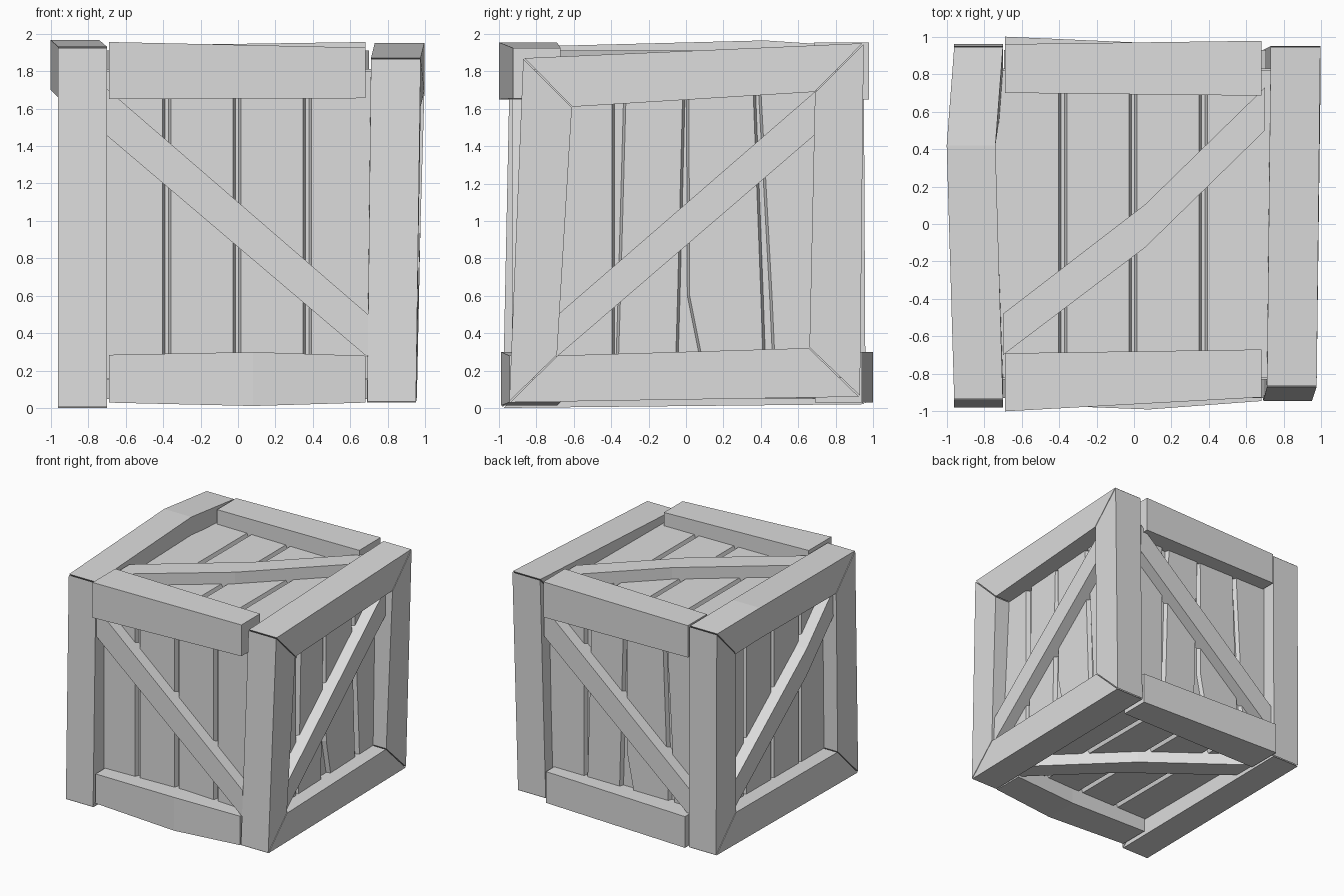
import bpy
import bmesh
from mathutils import Vector

cube = bpy.data.objects.get("Cube")
if cube:
    bpy.data.objects.remove(cube)

GREY = (0.72, 0.72, 0.72, 1)
mat = bpy.data.materials.new("plain grey")
mat.use_nodes = True
mat.diffuse_color = GREY
mat.node_tree.nodes["Principled BSDF"].inputs["Base Color"].default_value = GREY


def loft(name, sections):
    """Solid through a row of four-cornered sections."""
    bm = bmesh.new()
    rings = [[bm.verts.new(p) for p in s] for s in sections]
    for a, b in zip(rings, rings[1:]):
        for i in range(4):
            j = (i + 1) % 4
            bm.faces.new((a[i], a[j], b[j], b[i]))
    bm.faces.new(rings[0])
    bm.faces.new(rings[-1])
    bmesh.ops.recalc_face_normals(bm, faces=bm.faces)
    mesh = bpy.data.meshes.new(name)
    bm.to_mesh(mesh)
    bm.free()
    mesh.materials.append(mat)
    obj = bpy.data.objects.new(name, mesh)
    bpy.context.collection.objects.link(obj)


def beam(name, stations):
    """Beam along x; each station is x, y range, z range."""
    loft(name, [[(x, y0, z0), (x, y1, z0), (x, y1, z1), (x, y0, z1)]
                for x, y0, y1, z0, z1 in stations])


def corner(x0, x1, outer, inner):
    return [Vector((x, *p)) for x, p in
            ((x0, outer), (x1, outer), (x1, inner), (x0, inner))]


def side_frame(side, corners, bends):
    """Four mitred boards around one side, with hairline joints."""
    names = ("front_post", "top_rail", "back_post", "bottom_rail")
    for i, part in enumerate(names):
        a, b = corners[i], corners[(i + 1) % 4]
        start = [p.lerp(q, 0.003) for p, q in zip(a, b)]
        end = [q.lerp(p, 0.003) for p, q in zip(a, b)]
        loft(f"{side}_{part}", [start] + bends.get(part, []) + [end])


# Mitred frames on the two sides, ordered round from the bottom front corner
side_frame("left", [
    corner(0.69, 0.95, (-0.945, 0.03), (-0.69, 0.28)),
    corner(0.71, 0.975, (-0.87, 1.87), (-0.61, 1.61)),
    corner(0.73, 0.995, (0.95, 1.95), (0.69, 1.69)),
    corner(0.69, 0.955, (0.93, 0.06), (0.66, 0.32)),
], {})
side_frame("right", [
    corner(-0.96, -0.70, (-0.98, 0.0), (-0.70, 0.28)),
    corner(-0.96, -0.70, (-0.94, 1.93), (-0.68, 1.66)),
    corner(-0.96, -0.70, (0.95, 1.93), (0.69, 1.66)),
    corner(-0.96, -0.70, (0.96, 0.02), (0.69, 0.29)),
], {"top_rail": [corner(-1.0, -0.74, (0.42, 1.965), (0.42, 1.70))]})

# Rails between the side frames
beam("front_top_rail", [(-0.69, -1.0, -0.69, 1.65, 1.955),
                        (0.68, -0.925, -0.67, 1.655, 1.925)])
beam("front_bottom_rail", [(-0.69, -0.96, -0.69, 0.03, 0.285),
                           (0.08, -0.99, -0.69, 0.012, 0.30),
                           (0.68, -0.945, -0.67, 0.03, 0.28)])
beam("back_top_rail", [(-0.69, 0.70, 0.96, 1.66, 1.935),
                       (0.68, 0.685, 0.978, 1.65, 1.955)])
beam("back_bottom_rail", [(-0.69, 0.69, 1.0, 0.03, 0.30),
                          (0.68, 0.69, 0.94, 0.03, 0.30)])

# Inner box behind the planks
CORE, PANEL, BRACE, REACH = 0.795, 0.83, 0.93, 0.82
CENTRE = Vector((0, 0, 0.98))
loft("inner_box", [[CENTRE + Vector((a * CORE, b * CORE, z)) for a, b in
                    ((-1, -1), (1, -1), (1, 1), (-1, 1))] for z in (-CORE, CORE)])

# Left and right edges of each groove, for every level of a panel
LEVELS = (-REACH, -0.38, REACH)
STRAIGHT = [[(c - 0.022, c + 0.022)] * 3 for c in (-0.38, -0.005, 0.37)]
CROOKED = [[(-0.395, -0.364), (-0.395, -0.35), (-0.395, -0.317)],
           [(-0.058, 0.108), (-0.045, 0.02), (-0.015, 0.015)],
           [(0.415, 0.48), (0.40, 0.46), (0.355, 0.395)]]

# Brace outlines: position along, lower edge, upper edge
FALLING = [(-0.705, 0.48, 0.73), (0.695, -0.71, -0.48)]
RISING = [(-0.695, -0.71, -0.49), (0.70, 0.49, 0.72)]
BENT = [(-0.70, -0.70, -0.48), (0.06, -0.125, 0.105), (0.70, 0.50, 0.73)]
KINKED = [(-0.70, -0.70, -0.47), (0.32, 0.10, 0.33), (0.70, 0.49, 0.72)]

X, Y, Z = Vector((1, 0, 0)), Vector((0, 1, 0)), Vector((0, 0, 1))
FACES = {
    "front": (X, Z, -Y, STRAIGHT, FALLING),
    "left": (Y, Z, X, CROOKED, RISING),
    "back": (-X, Z, Y, CROOKED, FALLING),
    "right": (-Y, Z, -X, STRAIGHT, KINKED),
    "top": (X, Y, Z, STRAIGHT, BENT),
    "bottom": (X, -Y, -Z, STRAIGHT, BENT),
}

for side, (u, v, n, grooves, brace) in FACES.items():
    def at(a, b, d):
        return CENTRE + u * a + v * b + n * d

    # Planks with sloping edges, one between each pair of grooves
    edges = [[(-REACH, -REACH)] * 3] + grooves + [[(REACH, REACH)] * 3]
    for i, (lo, hi) in enumerate(zip(edges, edges[1:])):
        slope_lo = 0.015 if i > 0 else 0
        slope_hi = 0.015 if i < len(grooves) else 0
        rows = []
        for level, (_, a), (b, _) in zip(LEVELS, lo, hi):
            rows.append([at(a - slope_lo + 0.015 * bool(slope_lo), level, PANEL),
                         at(b, level, PANEL),
                         at(b + slope_hi, level, CORE - 0.005),
                         at(a - slope_lo, level, CORE - 0.005)])
        loft(f"{side}_plank_{i + 1}", rows)

    # Diagonal brace
    loft(f"{side}_brace", [[at(a, low, CORE), at(a, high, CORE),
                            at(a, high, BRACE), at(a, low, BRACE)]
                           for a, low, high in brace])
